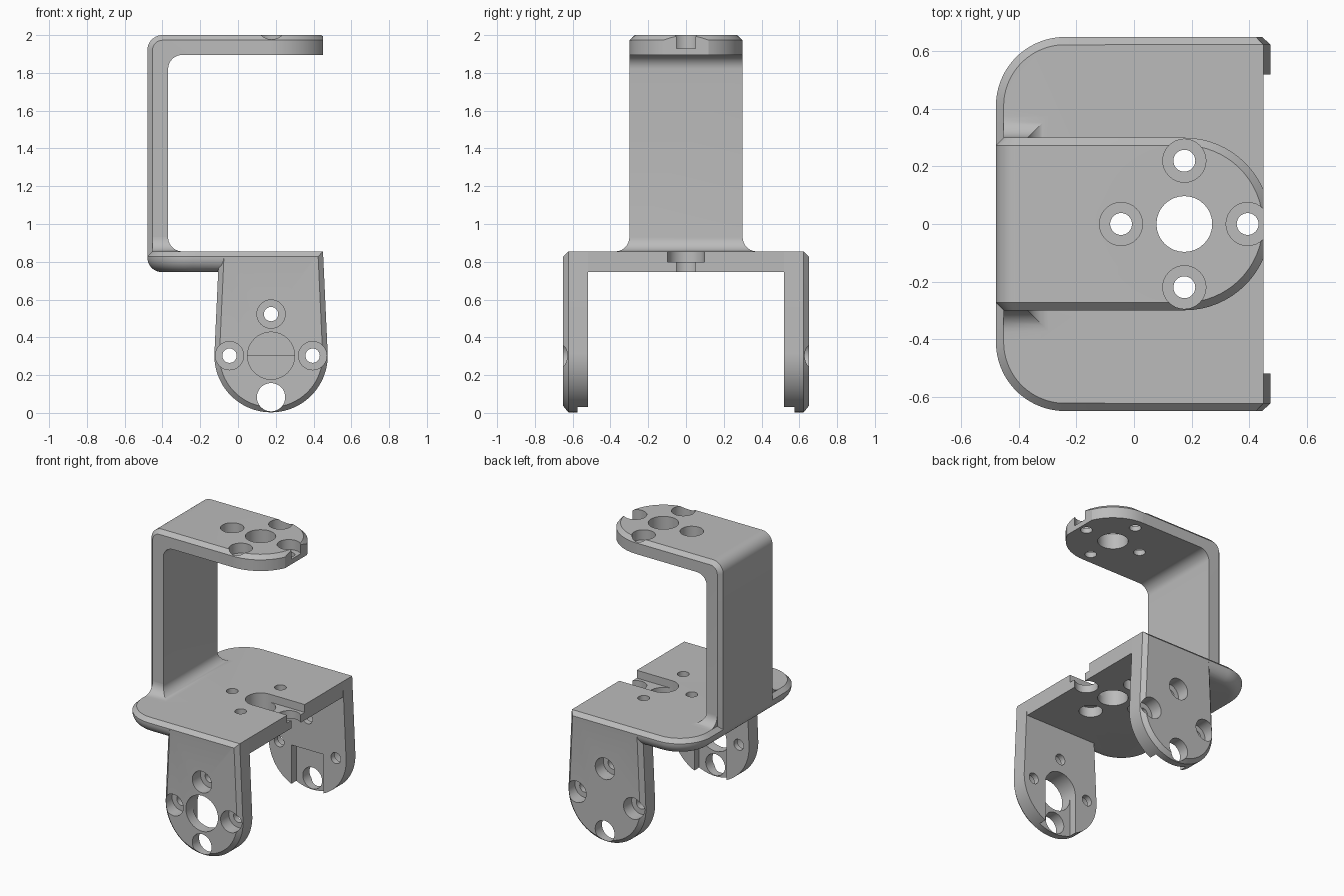
import bpy, bmesh, math
from mathutils import Matrix, Vector

cube = bpy.data.objects.get("Cube")
if cube:
    bpy.data.objects.remove(cube, do_unlink=True)

grey = bpy.data.materials.new("bracket grey")
grey.use_nodes = True
grey.diffuse_color = (0.5, 0.5, 0.5, 1)
grey.node_tree.nodes["Principled BSDF"].inputs["Base Color"].default_value = (0.5, 0.5, 0.5, 1)

CHAMFER = 0.027
HUB_X, LEG_Z = 0.175, 0.303      # bolt pattern centres
HALF_Y, HALF_ARM = 0.65, 0.30
TURN = Matrix.Rotation(math.pi / 2, 4, "X")    # local z becomes -y
FLIP = Matrix.Scale(-1, 4, (0, 1, 0))


def arc(cx, cy, r, start, end, n=24):
    angles = [math.radians(start + (end - start) * i / n) for i in range(n + 1)]
    return [(cx + r * math.cos(a), cy + r * math.sin(a)) for a in angles]


def finish(name, bm, matrix=Matrix()):
    bm.transform(matrix)
    bmesh.ops.recalc_face_normals(bm, faces=bm.faces)
    mesh = bpy.data.meshes.new(name)
    bm.to_mesh(mesh)
    bm.free()
    mesh.materials.append(grey)
    obj = bpy.data.objects.new(name, mesh)
    bpy.context.collection.objects.link(obj)
    return obj


def prism(name, outline, z0, z1, bevels=(), matrix=Matrix()):
    """Extrude an outline, then bevel the edges picked by each rule."""
    bm = bmesh.new()
    face = bm.faces.new([bm.verts.new((x, y, z0)) for x, y in outline])
    top = bmesh.ops.extrude_face_region(bm, geom=[face])["geom"]
    for v in top:
        if isinstance(v, bmesh.types.BMVert):
            v.co.z = z1
    bmesh.ops.recalc_face_normals(bm, faces=bm.faces)
    for size, segments, rule in bevels:
        edges = [e for e in bm.edges if rule(e.verts[0].co, e.verts[1].co)]
        bmesh.ops.bevel(bm, geom=edges, offset=size, offset_type="OFFSET",
                        segments=segments, profile=0.5, affect="EDGES")
    return finish(name, bm, matrix)


def box(name, x0, x1, y0, y1, z0, z1, matrix=Matrix()):
    return prism(name, [(x0, y0), (x1, y0), (x1, y1), (x0, y1)], z0, z1, (), matrix)


def at(z, *cos):
    return all(abs(c.z - z) < 1e-4 for c in cos)


# Base plate: rounded back corners, chamfered above and rounded below
Z0, Z1, R = 0.745, 0.855, 0.24
plate_outline = ([(0.4, HALF_Y)] + arc(-0.48 + R, HALF_Y - R, R, 90, 180)
                 + arc(-0.48 + R, R - HALF_Y, R, 180, 270) + [(0.4, -HALF_Y)])


def not_front(a, b):
    return min(a.x, b.x) < 0.39


base_plate = prism("bracket", plate_outline, Z0, Z1, [
    (CHAMFER, 1, lambda a, b: at(Z1, a, b) and not_front(a, b)),
    (0.078, 8, lambda a, b: at(Z0, a, b) and not_front(a, b))])
adds = [box("plate_end", 0.3, 0.45, -0.58, 0.58, Z0, Z1)]

# Legs: tapered with a round foot, chamfered on the outer face
leg_outline = [(-0.1, Z1), (0.45, Z1)] + arc(HUB_X, LEG_Z, 0.3, 2, -182, 56)
for side, m in (("right", TURN), ("left", FLIP @ TURN)):
    adds.append(prism("leg_" + side, leg_outline, 0.52, HALF_Y,
                      [(CHAMFER, 1, lambda a, b: at(HALF_Y, a, b))], m))

# Upright and top arm: one bent strip
strip = ([(HUB_X, 2)] + arc(-0.4, 1.92, 0.08, 90, 180, 10) + [(-0.48, 0.822), (-0.37, 0.822)]
         + arc(-0.295, 1.82, 0.075, 180, 90, 10) + [(HUB_X, 1.895)])


def outer_rim(a, b):
    outside = all(c.x < -0.39 or c.y > 1.93 for c in (a, b))
    return outside and abs(a.z - b.z) < 1e-4


adds.append(prism("upright_arm", strip, -HALF_ARM, HALF_ARM, [(CHAMFER, 1, outer_rim)], TURN))

# Round end of the top arm
adds.append(prism("arm_end", arc(HUB_X, 0, HALF_ARM, 0, 360, 64)[:-1], 1.895, 2,
                  [(CHAMFER, 1, lambda a, b: at(2, a, b))]))

# Flared fillet at the foot of the upright
bm = bmesh.new()
rings, r = [], 0.075
for i in range(-1, 11):
    a = math.pi / 2 * max(i, 0) / 10
    o, z = r * (1 - math.sin(a)), Z1 + r * (1 - math.cos(a)) - (0.01 if i < 0 else 0)
    x, y = -0.37 + o, HALF_ARM + o
    rings.append([bm.verts.new(p) for p in
                  ((-0.453, -y, z), (x, -y, z), (x, y, z), (-0.453, y, z))])
for low, high in zip(rings, rings[1:]):
    for k in range(4):
        bm.faces.new((low[k], low[k - 1], high[k - 1], high[k]))
bm.faces.new(rings[0])
bm.faces.new(rings[-1])
adds.append(finish("foot_fillet", bm))

# Cutters: a centre bore plus four counterbored screw holes
cuts = [box("arm_trim", 0.45, 0.6, -0.4, 0.4, 1.8, 2.1)]


def bolt_pattern(cx, cy, bore, low, high, sink0, sink1, m=Matrix()):
    def hole(x, y, radius, z0, z1):
        cuts.append(prism("hole", arc(x, y, radius, 0, 360, 32)[:-1], z0, z1, (), m))
    hole(cx, cy, bore, low, high)
    for dx, dy in ((1, 0), (-1, 0), (0, 1), (0, -1)):
        x, y = cx + 0.22 * dx, cy + 0.22 * dy
        hole(x, y, 0.038, low, high)
        hole(x, y, 0.075, sink0, sink1)


bolt_pattern(HUB_X, 0, 0.097, 1.8, 2.1, 1.93, 2.1)
bolt_pattern(HUB_X, 0, 0.097, 0.7, 0.9, 0.7, 0.815)
cuts.append(box("plate_groove", HUB_X, 0.6, -0.097, 0.097, 0.8, 0.9))
for m in (TURN, FLIP @ TURN):
    bolt_pattern(HUB_X, LEG_Z, 0.125, 0.45, 0.7, 0.56, 0.7, m)
    cuts.append(box("leg_groove", HUB_X - 0.125, HUB_X + 0.125, -0.1, LEG_Z, 0.45, 0.575, m))

# Join the parts, cut the holes and keep only the finished bracket
for operation, tools in (("UNION", adds), ("DIFFERENCE", cuts)):
    for tool in tools:
        tool.hide_render = True
        mod = base_plate.modifiers.new(tool.name, "BOOLEAN")
        mod.operation, mod.solver, mod.object = operation, "EXACT", tool
graph = bpy.context.evaluated_depsgraph_get()
result = bpy.data.meshes.new_from_object(base_plate.evaluated_get(graph))
base_plate.modifiers.clear()
base_plate.data = result
for tool in adds + cuts:
    bpy.data.objects.remove(tool, do_unlink=True)

bpy.ops.object.select_all(action="DESELECT")
base_plate.select_set(True)
bpy.context.view_layer.objects.active = base_plate
bpy.ops.object.shade_smooth_by_angle(angle=math.radians(25))
